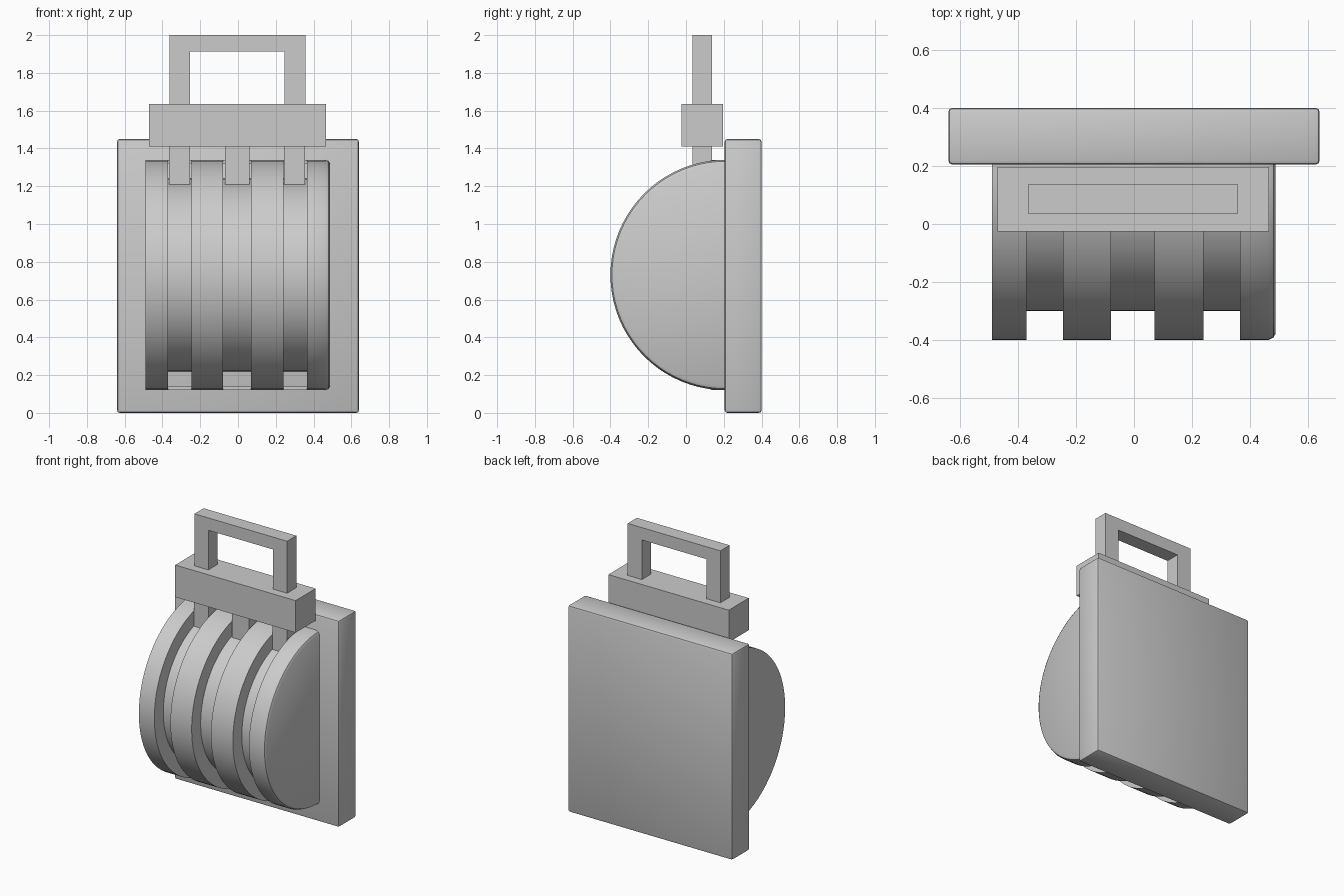
import bpy, bmesh, math

if "Cube" in bpy.data.objects:
    bpy.data.objects.remove(bpy.data.objects["Cube"])

grey = bpy.data.materials.new("plain_grey")
grey.diffuse_color = (0.6, 0.6, 0.6, 1)
grey.use_nodes = True
grey.node_tree.nodes["Principled BSDF"].inputs["Base Color"].default_value = grey.diffuse_color


def finish(name, bm, smooth=False):
    bmesh.ops.recalc_face_normals(bm, faces=bm.faces[:])
    mesh = bpy.data.meshes.new(name)
    bm.to_mesh(mesh)
    bm.free()
    mesh.materials.append(grey)
    ob = bpy.data.objects.new(name, mesh)
    bpy.context.collection.objects.link(ob)
    if smooth:
        bpy.ops.object.select_all(action='DESELECT')
        ob.select_set(True)
        bpy.context.view_layer.objects.active = ob
        bpy.ops.object.shade_smooth_by_angle(angle=math.radians(30))
    return ob


def box(name, x0, x1, y0, y1, z0, z1, bevel=0.0):
    bm = bmesh.new()
    bmesh.ops.create_cube(bm, size=1)
    for v in bm.verts:
        v.co = ((x0 + x1) / 2 + v.co.x * (x1 - x0),
                (y0 + y1) / 2 + v.co.y * (y1 - y0),
                (z0 + z1) / 2 + v.co.z * (z1 - z0))
    if bevel:
        bmesh.ops.bevel(bm, geom=bm.edges[:], offset=bevel, segments=2,
                        profile=0.5, affect='EDGES')
    return finish(name, bm, bevel > 0)


# Back plate
box("back_plate", -0.64, 0.64, 0.205, 0.40, 0, 1.45, 0.014)

# Half-round drum with three grooves: half-disc sections lofted along x
GROOVES = [(-0.37, -0.245), (-0.08, 0.07), (0.24, 0.365)]
R, INNER = 0.61, 0.51
stations = [(-0.49, R)]
for a, b in GROOVES:
    stations += [(a, R), (a, INNER), (b, INNER), (b, R)]
stations += [(0.462, R), (0.48, R - 0.008), (0.488, R - 0.022)]

SEG = 40
bm = bmesh.new()
rings = []
for x, r in stations:
    ring = []
    for i in range(SEG + 1):
        t = math.pi * i / SEG
        ring.append(bm.verts.new((x, 0.21 - r * math.sin(t),
                                  0.73 + r * math.cos(t))))
    rings.append(ring)
for a, b in zip(rings, rings[1:]):
    for i in range(SEG + 1):
        j = (i + 1) % (SEG + 1)
        if i == SEG and abs(a[0].co.x - b[0].co.x) < 1e-6:
            # flat back has no area on a groove wall, so skip it
            continue
        bm.faces.new((a[i], a[j], b[j], b[i]))
bm.faces.new(rings[0])
bm.faces.new(rings[-1])
finish("grooved_drum", bm, True)

# Thin lips that close each groove next to the plate
for n, (a, b) in enumerate(GROOVES):
    box(f"groove_lip_bottom_{n}", a, b, 0.13, 0.206, 0.122, 0.14)
    box(f"groove_lip_top_{n}", a, b, 0.13, 0.206, 1.32, 1.338)

# Block above the drum
box("top_block", -0.47, 0.465, -0.025, 0.197, 1.41, 1.635)

# Tabs reaching down into the grooves
for n, (a, b) in enumerate([(-0.365, -0.255), (-0.07, 0.06), (0.243, 0.355)]):
    box(f"groove_tab_{n}", a, b, 0.035, 0.137, 1.21, 1.412)

# Square loop handle: U-shaped profile extruded in y
outline = [(-0.363, 1.633), (-0.363, 2.0), (0.357, 2.0), (0.357, 1.633),
           (0.247, 1.633), (0.247, 1.913), (-0.255, 1.913), (-0.255, 1.633)]
bm = bmesh.new()
face = bm.faces.new([bm.verts.new((x, 0.035, z)) for x, z in outline])
ext = bmesh.ops.extrude_face_region(bm, geom=[face])
bmesh.ops.translate(bm, vec=(0, 0.102, 0),
                    verts=[g for g in ext["geom"] if isinstance(g, bmesh.types.BMVert)])
finish("loop_handle", bm)
